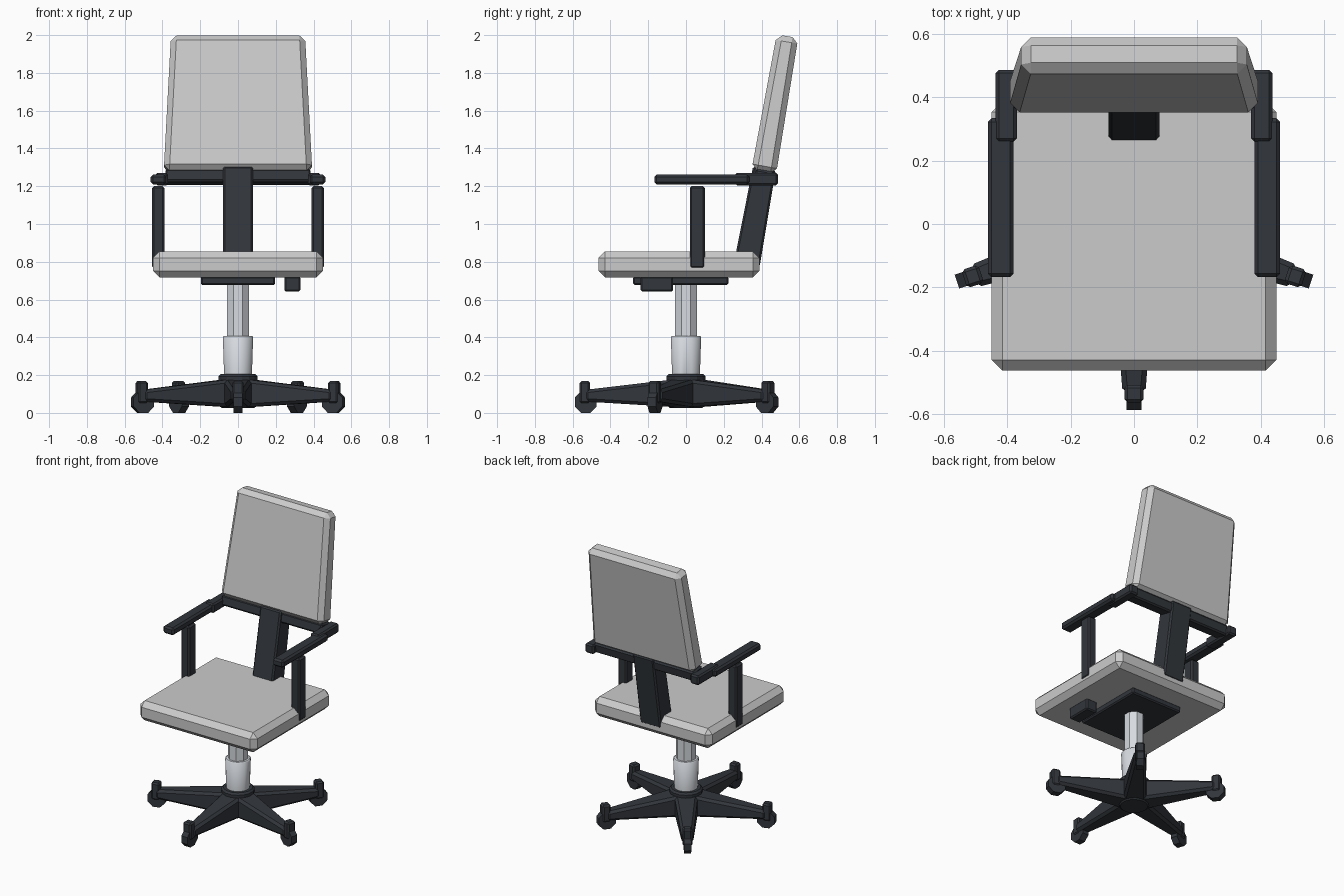
import bpy
import math
from math import pi

if "Cube" in bpy.data.objects:
    bpy.data.objects.remove(bpy.data.objects["Cube"])

dark = bpy.data.materials.new("dark_plastic")
dark.diffuse_color = (0.032, 0.037, 0.045, 1)
dark.use_nodes = True
dark.node_tree.nodes["Principled BSDF"].inputs["Base Color"].default_value = dark.diffuse_color
metal = bpy.data.materials.new("light_metal")
metal.diffuse_color = (0.68, 0.71, 0.75, 1)
metal.use_nodes = True
metal.node_tree.nodes["Principled BSDF"].inputs["Base Color"].default_value = metal.diffuse_color


def loft(name, ring_a, ring_b, bevel, mat=None):
    """Closed solid between two matching rings, with chamfered edges."""
    n = len(ring_a)
    faces = [(i, (i + 1) % n, n + (i + 1) % n, n + i) for i in range(n)]
    faces += [tuple(reversed(range(n))), tuple(range(n, 2 * n))]
    mesh = bpy.data.meshes.new(name)
    mesh.from_pydata(list(ring_a) + list(ring_b), [], faces)
    obj = bpy.data.objects.new(name, mesh)
    bpy.context.collection.objects.link(obj)
    if mat:
        mesh.materials.append(mat)
    if bevel:
        mod = obj.modifiers.new("chamfer", 'BEVEL')
        mod.width = bevel
        mod.segments = 1
    return obj


def rect(x0, x1, y0, y1, z):
    return [(x0, y0, z), (x1, y0, z), (x1, y1, z), (x0, y1, z)]


def box(name, x, y, z, bevel, mat=None):
    return loft(name, rect(*x, *y, z[0]), rect(*x, *y, z[1]), bevel, mat)


def slanted(name, low, high, w_low, w_high, bevel, mat=None):
    """Block from (y, z) front/rear points at its lower and upper ends."""
    def ring(pts, w):
        (yf, zf), (yr, zr) = pts
        return [(-w, yf, zf), (w, yf, zf), (w, yr, zr), (-w, yr, zr)]
    return loft(name, ring(low, w_low), ring(high, w_high), bevel, mat)


def tube(name, sides, r0, r1, z0, z1, bevel, mat, smooth=False):
    def ring(r, z):
        a = [2 * pi * (i + 0.5) / sides for i in range(sides)]
        return [(r * math.cos(t), r * math.sin(t), z) for t in a]
    obj = loft(name, ring(r0, z0), ring(r1, z1), bevel, mat)
    if bevel:
        obj.modifiers["chamfer"].limit_method = 'ANGLE'
        obj.modifiers["chamfer"].angle_limit = math.radians(60)
    if smooth:
        for p in obj.data.polygons:
            p.use_smooth = len(p.vertices) == 4
    return obj


# Cushions
box("seat", (-0.45, 0.45), (-0.463, 0.388), (0.718, 0.855), 0.034)
slanted("backrest", [(0.347, 1.288), (0.477, 1.264)],
        [(0.48, 2.003), (0.594, 1.985)], 0.393, 0.355, 0.03)

# Back support
slanted("back_stem", [(0.255, 0.80), (0.39, 0.775)],
        [(0.355, 1.305), (0.475, 1.285)], 0.08, 0.08, 0.01, dark)
slanted("back_crossbar", [(0.357, 1.225), (0.455, 1.205)],
        [(0.37, 1.292), (0.467, 1.275)], 0.385, 0.385, 0.01, dark)

# Arms, mirrored left and right
for side, s in (("left", -1), ("right", 1)):
    def span(a, b):
        return tuple(sorted((s * a, s * b)))
    box(side + "_arm_post", span(0.39, 0.455), (0.02, 0.10), (0.765, 1.20), 0.01, dark)
    box(side + "_armrest", span(0.38, 0.462), (-0.168, 0.335), (1.21, 1.262), 0.012, dark)
    box(side + "_arm_bracket", span(0.37, 0.437), (0.26, 0.487), (1.205, 1.27), 0.01, dark)

# Mechanism under the seat
box("under_plate", (-0.197, 0.197), (-0.28, 0.225), (0.678, 0.722), 0.008, dark)
box("lever", (0.245, 0.33), (-0.24, -0.068), (0.642, 0.722), 0.008, dark)

# Gas column and hub
tube("column_upper", 8, 0.064, 0.064, 0.38, 0.70, 0, metal)
tube("column_sleeve", 24, 0.074, 0.081, 0.19, 0.408, 0.006, metal, True)
tube("base_hub", 16, 0.098, 0.106, 0.025, 0.205, 0.012, dark)

# Five legs with casters, modelled along +x and turned about the column
for i in range(5):
    ang = -pi / 2 + i * 2 * pi / 5

    def leg_ring(r, w, z0, z1):
        return [(r, -w, z0), (r, w, z0), (r, w, z1), (r, -w, z1)]
    leg = loft(f"leg_{i}", leg_ring(0.04, 0.075, 0.03, 0.18),
               leg_ring(0.535, 0.036, 0.06, 0.122), 0.016, dark)
    post = box(f"caster_post_{i}", (0.508, 0.564), (-0.03, 0.03), (0.05, 0.168), 0.01, dark)
    # Octagonal wheel
    oct_ = [2 * pi * (k + 0.5) / 8 for k in range(8)]

    def wheel_ring(y):
        return [(0.531 + 0.062 * math.cos(t), y, 0.0575 + 0.062 * math.sin(t)) for t in oct_]
    wheel = loft(f"wheel_{i}", wheel_ring(0.023), wheel_ring(-0.023), 0, dark)
    for obj in (leg, post, wheel):
        obj.rotation_euler.z = ang
